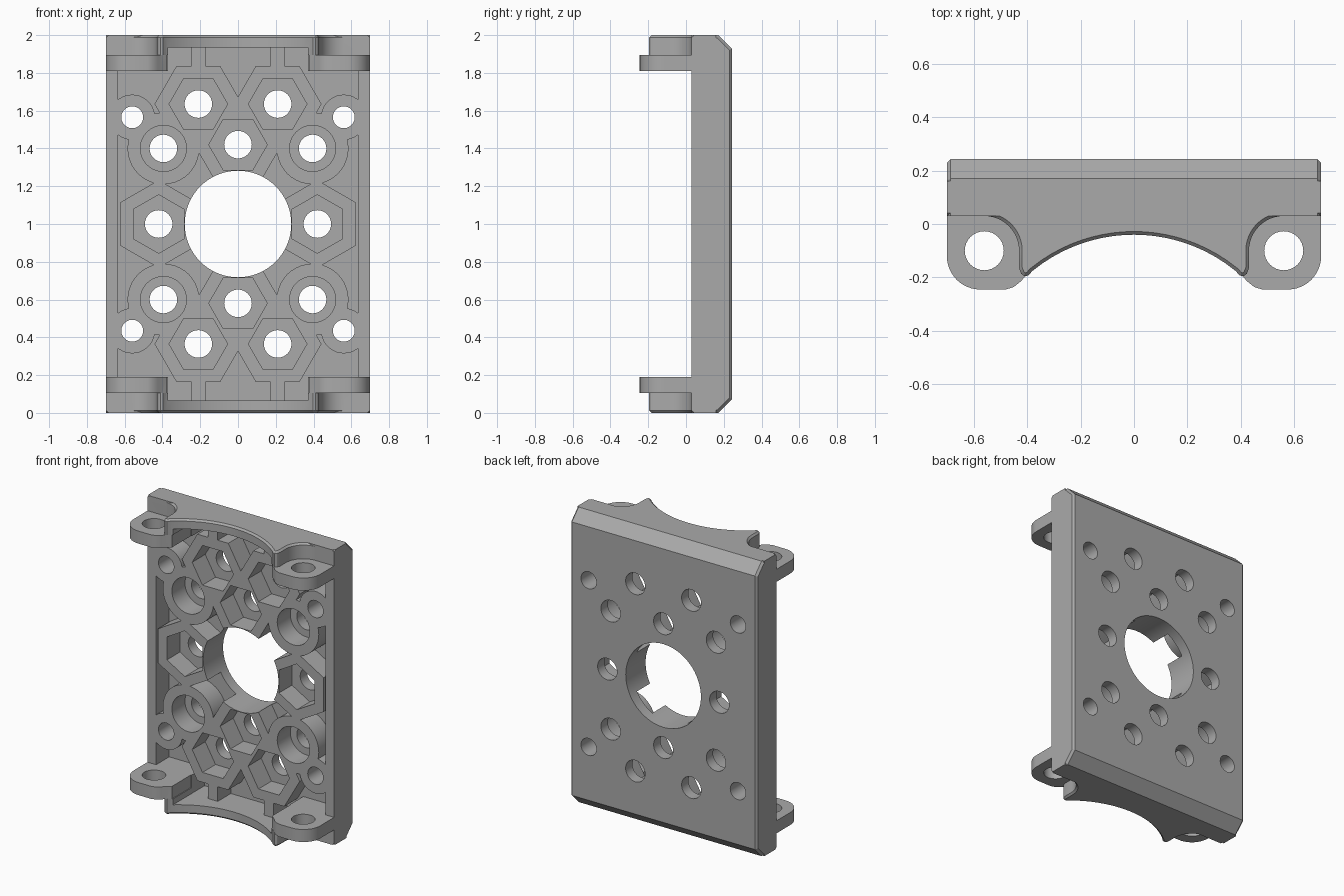
import bpy, bmesh
from math import sin, cos, radians, sqrt

if "Cube" in bpy.data.objects:
    bpy.data.objects.remove(bpy.data.objects["Cube"], do_unlink=True)

grey = bpy.data.materials.new("plain_grey")
grey.use_nodes = True
colour = (0.4, 0.4, 0.4, 1)
grey.diffuse_color = colour
grey.node_tree.nodes["Principled BSDF"].inputs["Base Color"].default_value = colour

FRONT, FLOOR, BACK = 0.03, 0.17, 0.243
HALF_W, HEIGHT = 0.70, 2.0


def arc(cx, cy, r, a0, a1, n):
    """Points on an arc, angles in degrees."""
    return [(cx + r * cos(radians(a0 + (a1 - a0) * i / n)),
             cy + r * sin(radians(a0 + (a1 - a0) * i / n))) for i in range(n + 1)]


def ngon(cx, cy, r, n=40, turn=0):
    return arc(cx, cy, r, turn, turn + 360, n)[:-1]


def rect(x0, x1, y0, y1):
    return [(x0, y0), (x1, y0), (x1, y1), (x0, y1)]


def prism(bm, outline, axis, lo, hi):
    """Extrude a 2D outline along one axis."""
    place = {"X": lambda p, d: (d, p[0], p[1]),
             "Y": lambda p, d: (p[0], d, p[1]),
             "Z": lambda p, d: (p[0], p[1], d)}[axis]
    a = [bm.verts.new(place(p, lo)) for p in outline]
    b = [bm.verts.new(place(p, hi)) for p in outline]
    faces = [bm.faces.new(a), bm.faces.new(b)]
    for i in range(len(a)):
        j = (i + 1) % len(a)
        faces.append(bm.faces.new((a[i], a[j], b[j], b[i])))
    bmesh.ops.recalc_face_normals(bm, faces=faces)
    return faces


def finish(bm, name):
    mesh = bpy.data.meshes.new(name)
    bm.to_mesh(mesh)
    bm.free()
    ob = bpy.data.objects.new(name, mesh)
    bpy.context.scene.collection.objects.link(ob)
    mesh.materials.append(grey)
    return ob


def combine(target, bm, operation):
    """Boolean a set of solids into the target, then drop the helper."""
    tool = finish(bm, "helper")
    tool.hide_render = True
    mod = target.modifiers.new("combine", "BOOLEAN")
    mod.operation, mod.object, mod.solver = operation, tool, "EXACT"
    mod.use_self = True
    graph = bpy.context.evaluated_depsgraph_get()
    graph.update()
    mesh = bpy.data.meshes.new_from_object(target.evaluated_get(graph))
    target.modifiers.clear()
    target.data = mesh
    bpy.data.objects.remove(tool, do_unlink=True)


def four(x, z):
    """A point mirrored left-right and top-bottom."""
    return sorted({(sx * x, zz) for sx in (-1, 1) for zz in (z, HEIGHT - z)})


# Hole layout
hexes = [(x, z, 0) for x, z in four(0.21, 1.635) + four(0, 1.42)]
hexes += [(x, z, 30) for x, z in four(0.42, 1.0)]
rings = four(0.395, 1.40)
screws = four(0.56, 1.565)

# Main slab with chamfered rear ends
bm = bmesh.new()
c = BACK - FLOOR
profile = [(FRONT, 0), (FLOOR, 0), (BACK, c), (BACK, HEIGHT - c), (FLOOR, HEIGHT), (FRONT, HEIGHT)]
prism(bm, profile, "X", -HALF_W, HALF_W)
edges = [e for e in bm.edges if e.verts[0].co.x == e.verts[1].co.x
         and max(v.co.y for v in e.verts) > FRONT + 0.01]
bmesh.ops.bevel(bm, geom=edges, offset=0.014, segments=1, affect="EDGES")
plate = finish(bm, "mounting_plate")

# End flanges with a curved front edge
half = [(-HALF_W, FLOOR - 0.01), (-HALF_W, FRONT)]
half += arc(-0.56, -0.10, 0.13, 90, 0, 12)
half += [(-0.43, -0.165), (-0.422, -0.186), (-0.41, -0.195), (-0.396, -0.193)]
half += [(x, sqrt(0.36 - x * x) - 0.64) for x in [-0.38 + 0.038 * i for i in range(10)]]
flange = half + [(0, -0.04)] + [(-x, y) for x, y in reversed(half)]
for lo, hi, end in ((0, 0.105, 0), (1.895, HEIGHT, HEIGHT)):
    bm = bmesh.new()
    prism(bm, flange, "Z", lo, hi)
    rim = [e for e in bm.edges if all(v.co.z == end for v in e.verts)
           and sum(v.co.y for v in e.verts) / 2 < 0.15
           and abs(e.verts[0].co.x + e.verts[1].co.x) < 1.39]
    bmesh.ops.bevel(bm, geom=rim, offset=0.012, segments=1, affect="EDGES")
    combine(plate, bm, "UNION")

# Corner ears
ear = [(-HALF_W, 0.1)] + arc(-0.575, -0.12, 0.125, 180, 270, 12)
ear += [(-0.48, -0.245), (-0.45, -0.236), (-0.425, -0.216), (-0.405, -0.195),
        (-0.375, -0.172), (-0.375, 0.1)]
bm = bmesh.new()
for side in (1, -1):
    outline = [(side * x, y) for x, y in ear]
    for lo, hi in ((0.105, 0.19), (1.81, 1.895)):
        prism(bm, outline, "Z", lo, hi)
combine(plate, bm, "UNION")

# Hollow front, leaving the back floor, side rails and end walls
bm = bmesh.new()
prism(bm, rect(-0.635, 0.635, 0.19, 1.81), "Y", -0.4, FLOOR)
prism(bm, rect(-0.37, 0.37, 0.065, 1.935), "Y", -0.4, FLOOR)
combine(plate, bm, "DIFFERENCE")

# Walls standing on the floor: hex walls, round bosses, short end ribs
bm = bmesh.new()
top = FLOOR + 0.02
for x, z, turn in hexes:
    prism(bm, ngon(x, z, 0.232, 6, turn), "Y", FRONT, top)
for x, z in rings:
    prism(bm, ngon(x, z, 0.19), "Y", FRONT, top)
for x, z in screws:
    prism(bm, ngon(x, z, 0.12), "Y", FRONT, top)
for x, z in four(0.21, 1.88):
    prism(bm, rect(x - 0.037, x + 0.037, z - 0.09, z + 0.09), "Y", FRONT, top)
combine(plate, bm, "UNION")

# Hex and round sockets
bm = bmesh.new()
for x, z, turn in hexes:
    prism(bm, ngon(x, z, 0.155, 6, turn), "Y", -0.1, FLOOR)
for x, z in rings:
    prism(bm, ngon(x, z, 0.122), "Y", -0.1, FLOOR)
combine(plate, bm, "DIFFERENCE")

# Through holes and the large centre bore
bm = bmesh.new()
for x, z in [h[:2] for h in hexes] + rings:
    prism(bm, ngon(x, z, 0.073, 32), "Y", -0.1, 0.4)
for x, z in screws:
    prism(bm, ngon(x, z, 0.058, 32), "Y", -0.1, 0.4)
prism(bm, ngon(0, 1, 0.282, 72), "Y", -0.1, 0.4)
for x in (-0.56, 0.56):
    prism(bm, ngon(x, -0.10, 0.073, 32), "Z", -0.1, 2.1)
combine(plate, bm, "DIFFERENCE")

# Smooth the round walls, keep the edges sharp
bpy.ops.object.select_all(action="DESELECT")
plate.select_set(True)
bpy.context.view_layer.objects.active = plate
bpy.ops.object.shade_smooth_by_angle(angle=radians(25))
